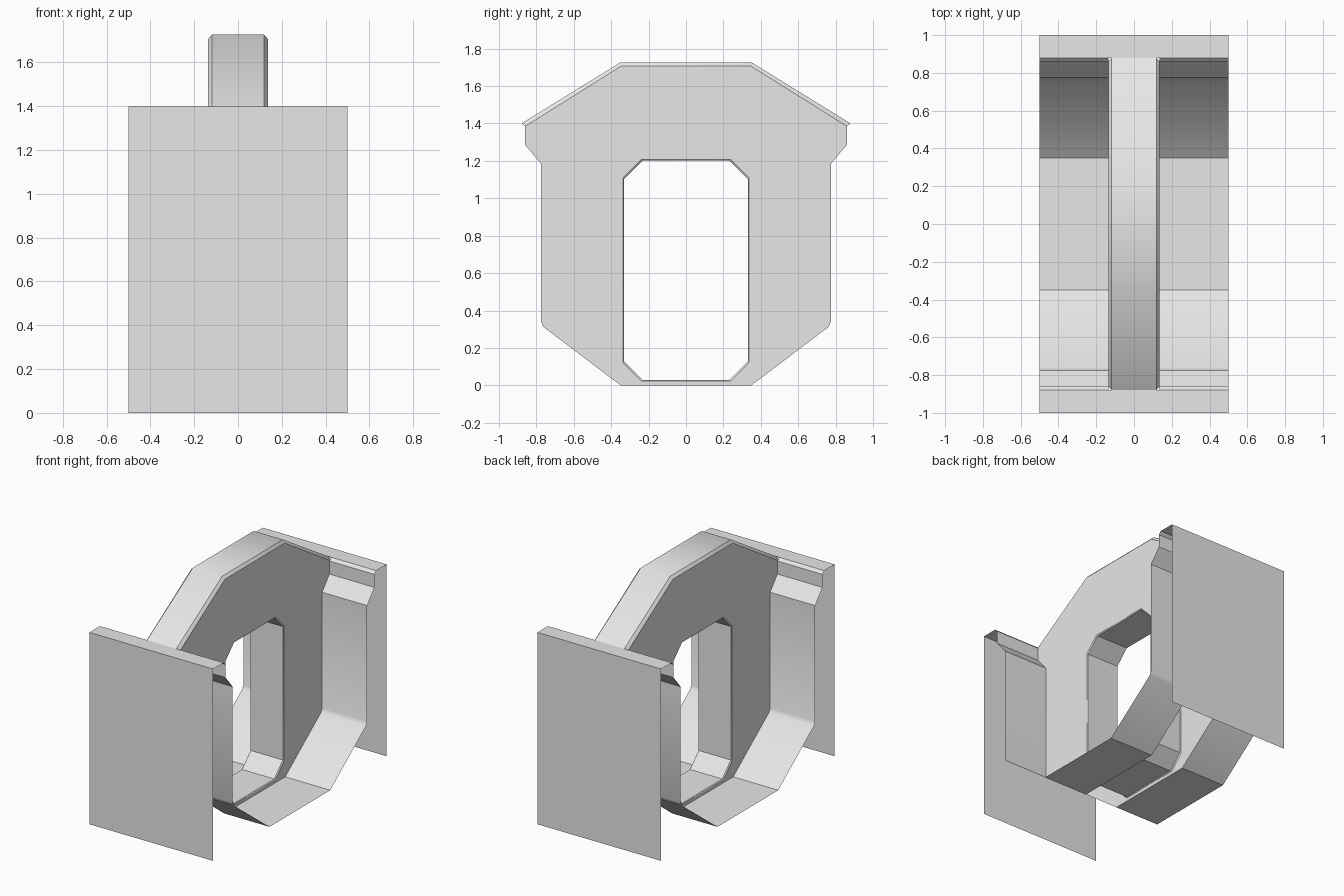
import bpy
import bmesh

cube = bpy.data.objects.get("Cube")
if cube:
    bpy.data.objects.remove(cube, do_unlink=True)

grey = bpy.data.materials.new("light_grey")
grey.use_nodes = True
grey.diffuse_color = (0.8, 0.8, 0.8, 1)
grey.node_tree.nodes["Principled BSDF"].inputs["Base Color"].default_value = (0.8, 0.8, 0.8, 1)

HALF_WIDTH = 0.5
WALL = 0.136        # half thickness of the central wall
WALL_TOP = 0.118    # half thickness above its chamfer


def mirrored(points):
    """Complete a (y, z) profile with its reflection in y."""
    return points + [(-y, z) for y, z in reversed(points)]


def loft(bm, rows, closed=False):
    """Skin (x, profile) rows that share a point count."""
    grid = [[bm.verts.new((x, y, z)) for y, z in pts] for x, pts in rows]
    for a, b in zip(grid, grid[1:]):
        n = len(a)
        for i in range(n if closed else n - 1):
            j = (i + 1) % n
            bm.faces.new((a[i], b[i], b[j], a[j]))


def sheet(bm, x, loops):
    """Fill the outline, less its opening, facing away from the centre."""
    edges = []
    for pts in loops:
        vs = [bm.verts.new((x, y, z)) for y, z in pts]
        edges += [bm.edges.new((vs[i - 1], vs[i])) for i in range(len(vs))]
    filled = bmesh.ops.triangle_fill(bm, edges=edges, use_beauty=True, normal=(1, 0, 0))
    for f in filled["geom"]:
        if isinstance(f, bmesh.types.BMFace):
            f.normal_update()
            if f.normal.x * x < 0:
                f.normal_flip()


def finish(bm, name):
    bmesh.ops.remove_doubles(bm, verts=bm.verts, dist=0.0005)
    bmesh.ops.dissolve_limit(bm, angle_limit=0.01, verts=bm.verts, edges=bm.edges)
    mesh = bpy.data.meshes.new(name)
    bm.to_mesh(mesh)
    bm.free()
    mesh.materials.append(grey)
    obj = bpy.data.objects.new(name, mesh)
    bpy.context.collection.objects.link(obj)
    bpy.ops.object.select_all(action="DESELECT")
    obj.select_set(True)
    bpy.context.view_layer.objects.active = obj
    bpy.ops.object.shade_smooth_by_angle(angle=0.56)


def opening(half, low, high, cut=0.1):
    """Chamfered rectangular opening, counterclockwise in (y, z)."""
    bottom = [(-half, low + cut), (-half + cut, low)]
    top = [(half, high - cut), (half - cut, high)]
    return (bottom + [(-y, z) for y, z in reversed(bottom)]
            + top + [(-y, z) for y, z in reversed(top)])


# Shared profiles
trough = mirrored([(-0.88, 1.4), (-0.86, 1.38), (-0.86, 1.285), (-0.775, 1.185),
                   (-0.775, 0.34), (-0.762, 0.312), (-0.35, 0)])
ridge = mirrored([(-0.88, 1.4), (-0.35, 1.727)])
ridge_side = mirrored([(-0.86, 1.385), (-0.345, 1.708)])
hole_outer = opening(0.338, 0.022, 1.208)
hole_inner = opening(0.332, 0.028, 1.202)

# Trough halves on either side of the wall
for name, x0, x1 in (("right_trough", -HALF_WIDTH, -WALL), ("left_trough", WALL, HALF_WIDTH)):
    bm = bmesh.new()
    loft(bm, [(x0, trough), (x1, trough)])
    finish(bm, name)

# Hollow central wall, open underneath, with a lined opening
bm = bmesh.new()
side_outline = ridge_side + list(reversed(trough[2:-2]))
for x in (-WALL, WALL):
    sheet(bm, x, [side_outline, hole_outer])
loft(bm, [(-WALL, ridge_side), (-WALL_TOP, ridge), (WALL_TOP, ridge), (WALL, ridge_side)])
lining = WALL - 0.006
loft(bm, [(-WALL, hole_outer), (-lining, hole_inner),
          (lining, hole_inner), (WALL, hole_outer)], closed=True)
finish(bm, "central_wall")

# End panels with their top lips
end = [(-1, 0), (-1, 1.4), (-0.88, 1.4)]
for name, pts in (("front_panel", end), ("back_panel", [(-y, z) for y, z in reversed(end)])):
    bm = bmesh.new()
    loft(bm, [(-HALF_WIDTH, pts), (HALF_WIDTH, pts)])
    finish(bm, name)
